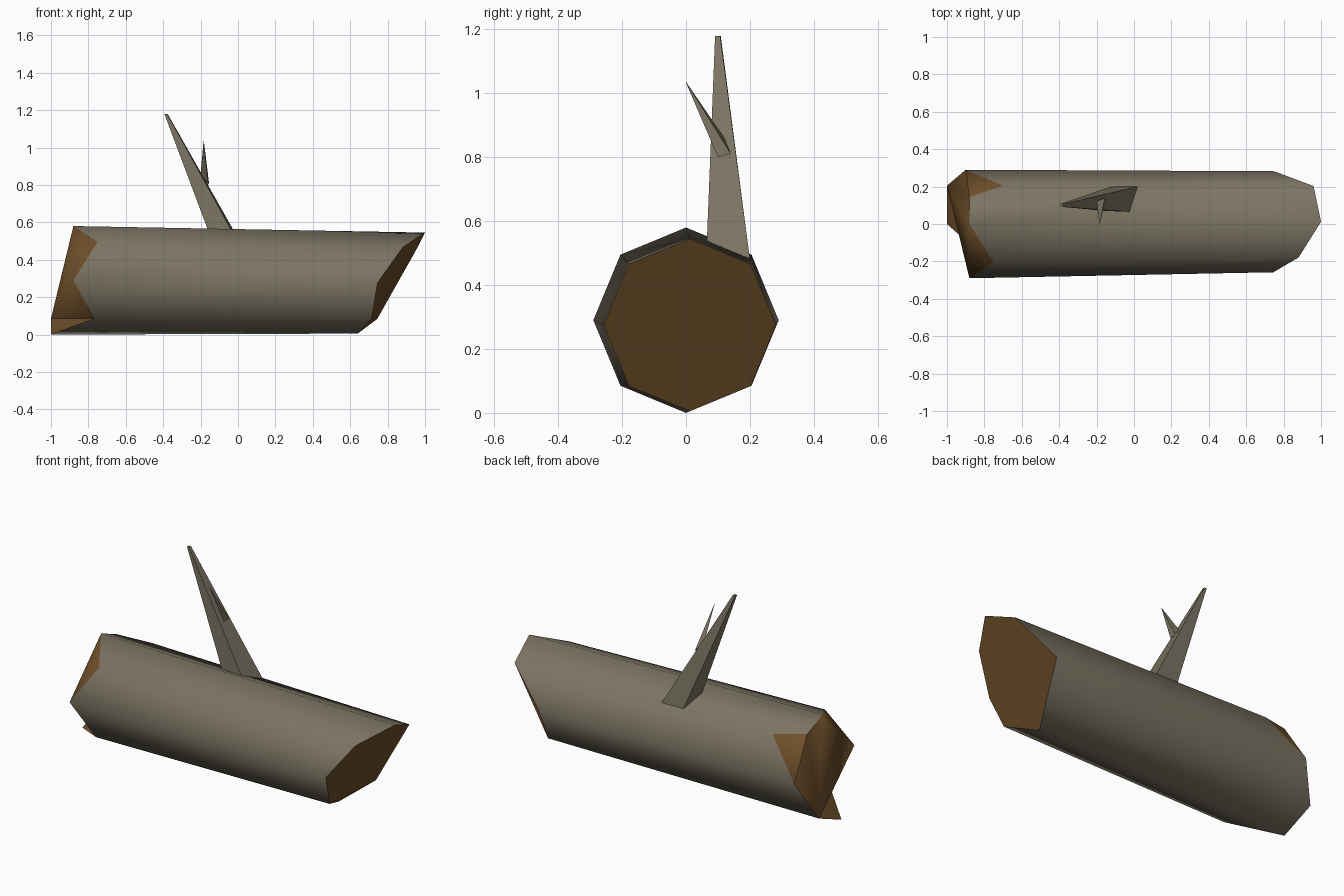
import bpy, bmesh
from math import sin, cos, pi, radians
from mathutils import Vector

cube = bpy.data.objects.get("Cube")
if cube:
    bpy.data.objects.remove(cube, do_unlink=True)


def make_material(name, rgb):
    mat = bpy.data.materials.new(name)
    mat.use_nodes = True
    color = (*rgb, 1)
    mat.diffuse_color = color
    bsdf = mat.node_tree.nodes["Principled BSDF"]
    bsdf.inputs["Base Color"].default_value = color
    bsdf.inputs["Roughness"].default_value = 0.9
    return mat


bark = make_material("grey_brown_bark", (0.2, 0.175, 0.125))
wood = make_material("broken_wood", (0.16, 0.08, 0.023))


def finish(name, bm, materials, smooth_angle=None):
    """Turn a bmesh into a named object."""
    bmesh.ops.recalc_face_normals(bm, faces=bm.faces[:])
    mesh = bpy.data.meshes.new(name)
    bm.to_mesh(mesh)
    bm.free()
    for mat in materials:
        mesh.materials.append(mat)
    obj = bpy.data.objects.new(name, mesh)
    bpy.context.collection.objects.link(obj)
    if smooth_angle:
        bpy.ops.object.select_all(action='DESELECT')
        obj.select_set(True)
        bpy.context.view_layer.objects.active = obj
        bpy.ops.object.shade_smooth_by_angle(angle=radians(smooth_angle))
    return obj


def ring(bm, center_y, radius, xs):
    """Octagon resting near the ground; each corner has its own x, from the top round the back."""
    corners = []
    for i, x in enumerate(xs):
        a = i * 2 * pi / len(xs)
        y = center_y + radius * sin(a)
        z = 0.29 + (radius - 0.29) * 0.75 + radius * cos(a)
        corners.append(bm.verts.new((x, y, z)))
    return corners


# Log: two jagged octagons joined by bark
bm = bmesh.new()
right = ring(bm, 0, 0.29, (-0.88, -0.7, -0.9, -1, -1, -0.77, -0.88, -0.75))
left = ring(bm, 0.012, 0.27, (1, 0.96, 0.75, 0.745, 0.64, 0.715, 0.745, 0.88))
top, back_up, back, back_low, bottom, front_low, front, front_up = right

# Extra splinter corner on the rim between the top and the upper back
splinter = bm.verts.new(top.co.lerp(back_up.co, 0.7))
splinter.co.x = top.co.x

for i in range(len(right)):
    j = (i + 1) % len(right)
    if i == 0:
        bm.faces.new((top, left[i], left[j], splinter))
        bm.faces.new((splinter, left[j], back_up))
    else:
        bm.faces.new((right[i], left[i], left[j], right[j]))

# Broken ends
caps = [bm.faces.new(left)]
for tri in ((top, front_up, front), (front, front_low, back_low),
            (front_low, bottom, back_low), (top, front, back_low),
            (top, back_low, splinter), (splinter, back_low, back),
            (splinter, back, back_up)):
    caps.append(bm.faces.new(tri))
for face in caps:
    face.material_index = 1
cap_edges = {e for face in caps for e in face.edges}
log = finish("log", bm, (bark, wood), 50)


def spike(name, base, tip, tip_size=0):
    """Tapered shard from a base polygon to a tip."""
    bm = bmesh.new()
    low = [bm.verts.new(p) for p in base]
    mid = sum((Vector(p) for p in base), Vector()) / len(base)
    tip = Vector(tip)
    high = []
    for v in low:
        side = v.co - mid
        side.z = 0
        high.append(bm.verts.new(tip + side.normalized() * tip_size))
    bm.faces.new(low)
    bm.faces.new(high)
    for i in range(len(low)):
        j = (i + 1) % len(low)
        bm.faces.new((low[i], low[j], high[j], high[i]))
    return finish(name, bm, (bark,))


# Dead branch and its small twig
spike("branch",
      ((-0.15, 0.07, 0.53), (-0.02, 0.065, 0.53),
       (0.02, 0.2, 0.48), (-0.12, 0.2, 0.48)),
      (-0.385, 0.1, 1.18), 0.011)
spike("twig",
      ((-0.2, 0.12, 0.86), (-0.155, 0.14, 0.81), (-0.16, 0.1, 0.8)),
      (-0.183, 0, 1.035), 0.001)
